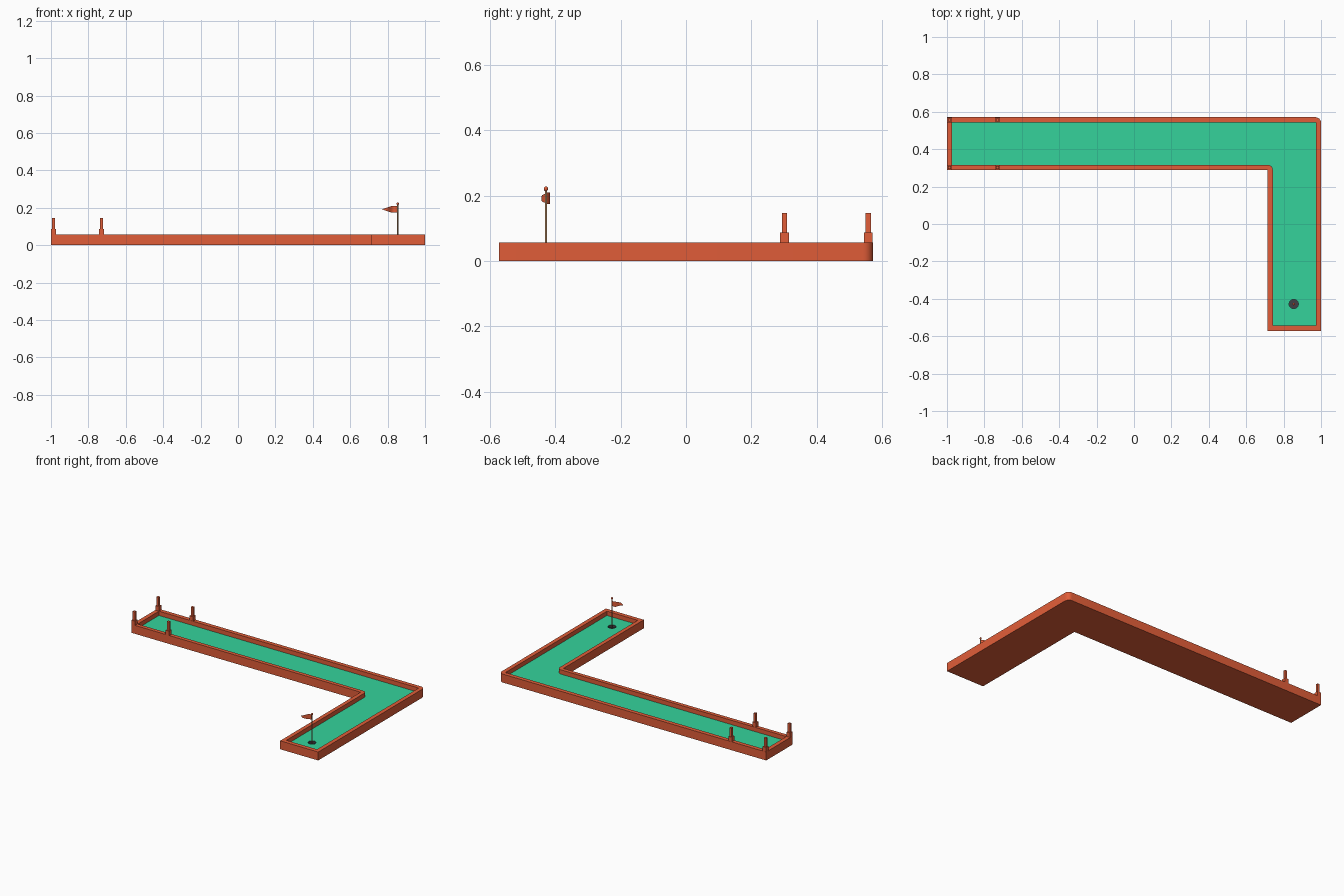
import bpy, bmesh, math
from mathutils import Vector

if "Cube" in bpy.data.objects:
    bpy.data.objects.remove(bpy.data.objects["Cube"])

WALL_TOP, FLOOR_Z, CUP_Z = 0.057, 0.028, 0.012
HOLE = (0.854, -0.428)


def material(name, rgb):
    m = bpy.data.materials.new(name)
    m.diffuse_color = (*rgb, 1)
    m.use_nodes = True
    m.node_tree.nodes["Principled BSDF"].inputs["Base Color"].default_value = m.diffuse_color
    return m


ORANGE = material("orange", (0.75, 0.11, 0.04))
GREEN = material("green", (0.035, 0.65, 0.33))
DARK = material("dark", (0.05, 0.05, 0.06))
TAN = material("tan", (0.45, 0.25, 0.12))


def finish(bm, name, mat, smooth=False, recalc=True):
    if recalc:
        bmesh.ops.recalc_face_normals(bm, faces=bm.faces)
    me = bpy.data.meshes.new(name)
    bm.to_mesh(me)
    bm.free()
    me.materials.append(mat)
    ob = bpy.data.objects.new(name, me)
    bpy.context.collection.objects.link(ob)
    if smooth:
        bpy.ops.object.select_all(action='DESELECT')
        ob.select_set(True)
        bpy.context.view_layer.objects.active = ob
        bpy.ops.object.shade_smooth_by_angle(angle=math.radians(35))
    return ob


def outline(corners, steps=6):
    """Outline points; each corner is (x, y, radius)."""
    pts = []
    for i, (x, y, r) in enumerate(corners):
        p = Vector((x, y))
        a = (Vector(corners[i - 1][:2]) - p).normalized()
        b = (Vector(corners[(i + 1) % len(corners)][:2]) - p).normalized()
        for k in range(steps + 1):
            t = math.pi / 2 * k / steps
            pts.append(p + r * (a * (1 - math.sin(t)) + b * (1 - math.cos(t))))
    return pts


def circle(r, n=24):
    return [Vector((HOLE[0] + r * math.cos(2 * math.pi * i / n),
                    HOLE[1] + r * math.sin(2 * math.pi * i / n))) for i in range(n)]


def ring(bm, pts, z):
    return [bm.verts.new((p.x, p.y, z)) for p in pts]


def bridge(bm, r0, r1):
    for i in range(len(r0)):
        j = (i + 1) % len(r0)
        bm.faces.new((r0[i], r0[j], r1[j], r1[i]))


outer = outline([(-1, 0.29, 0), (0.715, 0.29, 0), (0.715, -0.571, 0),
                 (1, -0.571, 0), (1, 0.571, 0.03), (-1, 0.571, 0)])
inner = outline([(-0.972, 0.316, 0), (0.742, 0.316, 0.026), (0.742, -0.543, 0),
                 (0.972, -0.543, 0), (0.972, 0.543, 0), (-0.972, 0.543, 0)])

# Course tray: outer side, rim, inner side and closed underside
bm = bmesh.new()
rings = [ring(bm, outer, 0), ring(bm, outer, WALL_TOP),
         ring(bm, inner, WALL_TOP), ring(bm, inner, FLOOR_Z)]
for r0, r1 in zip(rings, rings[1:]):
    bridge(bm, r0, r1)
bm.faces.new(rings[0][::-1])
bmesh.ops.remove_doubles(bm, verts=bm.verts, dist=1e-5)
bmesh.ops.triangulate(bm, faces=[f for f in bm.faces if len(f.verts) > 4])
finish(bm, "course_walls", ORANGE, smooth=True, recalc=False)

# Turf with a round opening for the cup
bm = bmesh.new()
flat = [p for i, p in enumerate(inner) if (p - inner[i - 1]).length > 1e-5]
for pts in (flat, circle(0.025)):
    vs = ring(bm, pts, FLOOR_Z)
    for i in range(len(vs)):
        bm.edges.new((vs[i - 1], vs[i]))
bmesh.ops.triangle_fill(bm, edges=bm.edges, use_beauty=True, normal=(0, 0, 1))
for f in bm.faces:
    f.normal_update()
    if f.normal.z < 0:
        f.normal_flip()
finish(bm, "turf", GREEN, recalc=False)

# Cup
bm = bmesh.new()
top, low = ring(bm, circle(0.025), FLOOR_Z), ring(bm, circle(0.025), CUP_Z)
bridge(bm, top, low)
bm.faces.new(low)
finish(bm, "cup", DARK, smooth=True, recalc=False)


# Tee posts: wide block with a slim peg on top
def box(bm, x, y, z0, z1, w):
    vs = bmesh.ops.create_cube(bm, size=1)["verts"]
    bmesh.ops.scale(bm, vec=(w, w, z1 - z0), verts=vs)
    bmesh.ops.translate(bm, vec=(x, y, (z0 + z1) / 2), verts=vs)


for i, x in enumerate((-0.986, -0.73)):
    for side, y in (("front", 0.301), ("back", 0.557)):
        bm = bmesh.new()
        box(bm, x, y, WALL_TOP, 0.087, 0.027)
        box(bm, x, y, 0.087, 0.146, 0.016)
        finish(bm, f"post_{side}_{i + 1}", ORANGE)

# Flag pole
bpy.ops.mesh.primitive_cylinder_add(vertices=12, radius=0.0035, depth=0.216 - CUP_Z,
                                    location=(*HOLE, (0.216 + CUP_Z) / 2))
pole = bpy.context.object
pole.name = "flag_pole"
pole.data.materials.append(TAN)
bpy.ops.object.shade_smooth_by_angle()

# Pole knob
bpy.ops.mesh.primitive_uv_sphere_add(segments=12, ring_count=8, radius=0.0065,
                                     location=(*HOLE, 0.2205))
knob = bpy.context.object
knob.name = "pole_knob"
knob.scale.z = 1.15
knob.data.materials.append(ORANGE)
bpy.ops.object.shade_smooth_by_angle()

# Waving pennant
bm = bmesh.new()
prev = None
for i in range(13):
    u = i / 12
    x, y = HOLE[0] - 0.084 * u, HOLE[1] + 0.013 * math.sin(2 * math.pi * u)
    h = 0.0175 * max(0.02, min(1, (1 - u) / 0.6))
    pair = [bm.verts.new((x, y, 0.1915 - h)), bm.verts.new((x, y, 0.1915 + h))]
    if prev:
        bm.faces.new((pair[0], prev[0], prev[1], pair[1]))
    prev = pair
finish(bm, "flag", ORANGE, smooth=True, recalc=False)
